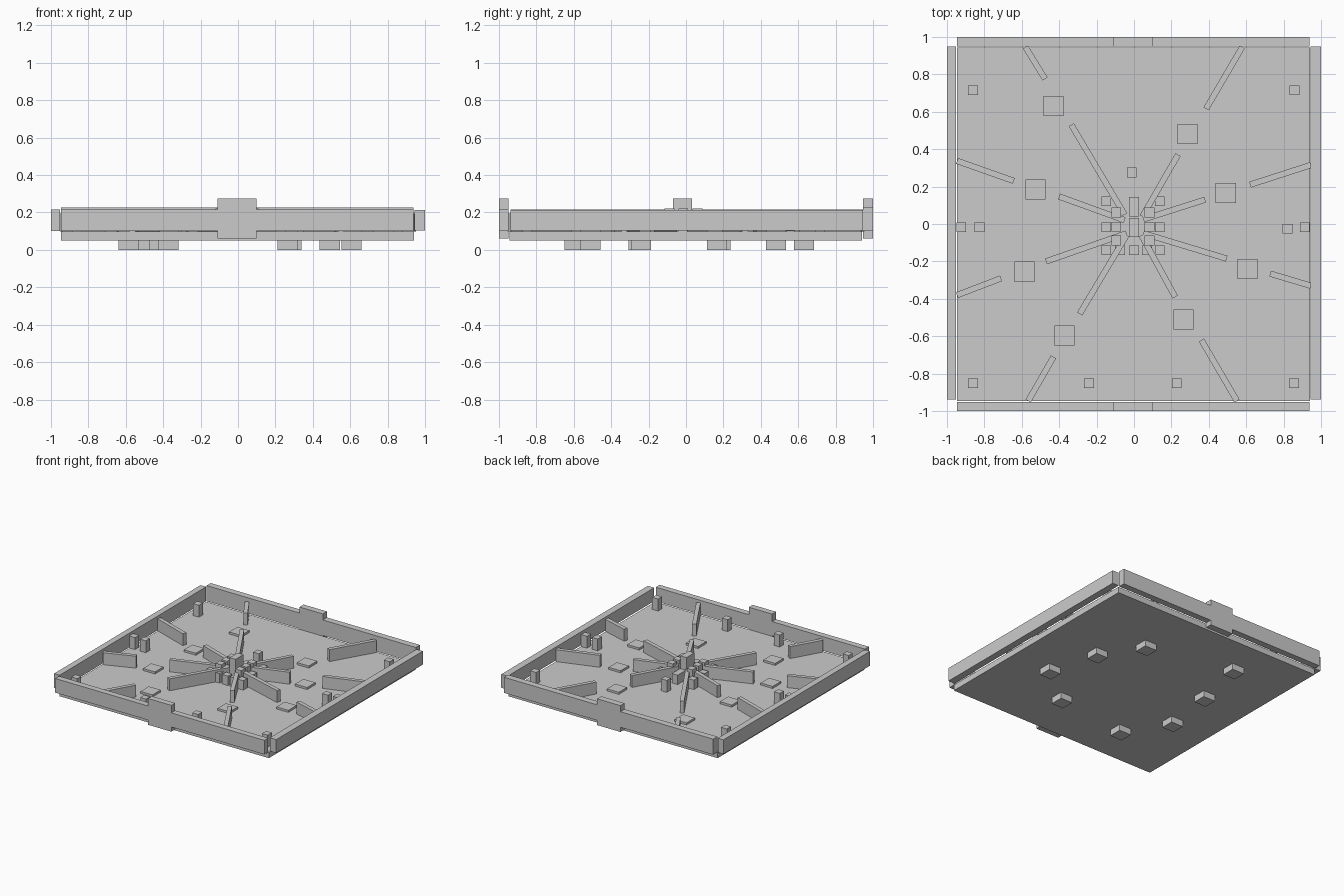
import bpy
from math import atan2, hypot
from mathutils import Matrix, Vector

cube = bpy.data.objects.get("Cube")
if cube:
    bpy.data.objects.remove(cube, do_unlink=True)

grey = bpy.data.materials.new("plain grey")
grey.use_nodes = True
grey.diffuse_color = (0.6, 0.6, 0.6, 1)
grey.node_tree.nodes["Principled BSDF"].inputs["Base Color"].default_value = (0.6, 0.6, 0.6, 1)


def box(name, x, y, z, angle=0.0):
    """Box from (low, high) ranges, turned about its own upright axis."""
    centre = Vector([(a + b) / 2 for a, b in (x, y, z)])
    size = [b - a for a, b in (x, y, z)]
    bpy.ops.mesh.primitive_cube_add(size=1, location=centre)
    ob = bpy.context.object
    ob.name = name
    ob.data.transform(Matrix.Rotation(angle, 4, 'Z') @ Matrix.Diagonal((*size, 1)))
    ob.data.materials.append(grey)
    return ob


def post(name, x, y, z, width=0.052):
    h = width / 2
    return box(name, (x - h, x + h), (y - h, y + h), z)


def fin(name, start, end):
    """Thin upright board between two floor points."""
    dx, dy = end[0] - start[0], end[1] - start[1]
    cx, cy = (start[0] + end[0]) / 2, (start[1] + end[1]) / 2
    half = hypot(dx, dy) / 2
    box(name, (cx - half, cx + half), (cy - 0.016, cy + 0.016), (FLOOR, 0.195), atan2(dy, dx))


FLOOR = 0.098

# Floor plate
box("floor", (-0.945, 0.94), (-0.945, 0.942), (0.05, FLOOR))

# Front and back walls with a taller tab in the middle
for side, y, top in (("front", (-1, -0.95), 0.215), ("back", (0.947, 1), 0.227)):
    box(side + "_wall_right", (-0.945, -0.11), y, (0.1, top))
    box(side + "_wall_left", (0.1, 0.937), y, (0.1, top))
    box(side + "_tab", (-0.11, 0.1), y, (0.062, 0.276))

# Side walls
box("right_wall", (-1, -0.95), (-0.937, 0.947), (0.1, 0.216))
box("left_wall", (0.943, 1), (-0.937, 0.947), (0.105, 0.214))

# Feet passing through the floor
feet = [(-0.43, 0.63), (0.285, 0.48), (-0.525, 0.185), (0.49, 0.165),
        (-0.585, -0.255), (0.605, -0.24), (-0.37, -0.595), (0.265, -0.51)]
for x, y in feet:
    post("foot", x, y, (0, 0.115), 0.107)

# Radiating fins: hub end, inner fin tip, outer fin start, outer fin end
rays = [
    ((-0.05, 0.05), (-0.335, 0.53), (-0.475, 0.775), (-0.58, 0.945)),
    ((0.045, 0.04), (0.235, 0.37), (0.385, 0.615), (0.578, 0.945)),
    ((-0.05, 0.02), (-0.4, 0.147), (-0.642, 0.23), (-0.945, 0.337)),
    ((0.05, 0.025), (0.38, 0.13), (0.62, 0.21), (0.945, 0.315)),
    ((-0.04, -0.05), (-0.47, -0.2), (-0.71, -0.29), (-0.945, -0.38)),
    ((0.05, -0.05), (0.495, -0.185), (0.727, -0.265), (0.945, -0.33)),
    ((-0.04, -0.06), (-0.29, -0.48), (-0.43, -0.71), (-0.565, -0.945)),
    ((0.04, -0.06), (0.22, -0.39), (0.36, -0.62), (0.55, -0.945)),
]
for hub, tip, start, end in rays:
    fin("inner_fin", hub, tip)
    fin("outer_fin", start, end)

# Scattered posts
posts = [(-0.86, 0.715), (0.857, 0.715), (-0.86, -0.85), (0.855, -0.85), (-0.24, -0.85),
         (0.228, -0.85), (-0.922, -0.018), (-0.825, -0.018), (0.82, -0.025), (0.912, -0.018),
         (-0.012, 0.275)]
for x, y in posts:
    post("post", x, y, (FLOOR, 0.195))

# Central cluster: low outer ring, taller inner ring, tallest pillar
for x in (-0.148, 0.138):
    for y in (0.122, -0.017, -0.14):
        post("ring_post", x, y, (FLOOR, 0.175))
for x in (-0.075, 0, 0.07):
    post("ring_post", x, -0.14, (FLOOR, 0.175))
box("ring_back_post", (-0.026, 0.026), (0.04, 0.145), (FLOOR, 0.175))
for x in (-0.095, 0.083):
    for y in (0.062, -0.015, -0.088):
        post("inner_post", x, y, (FLOOR, 0.222))
box("pillar", (-0.026, 0.026), (-0.07, 0.032), (FLOOR, 0.275))
